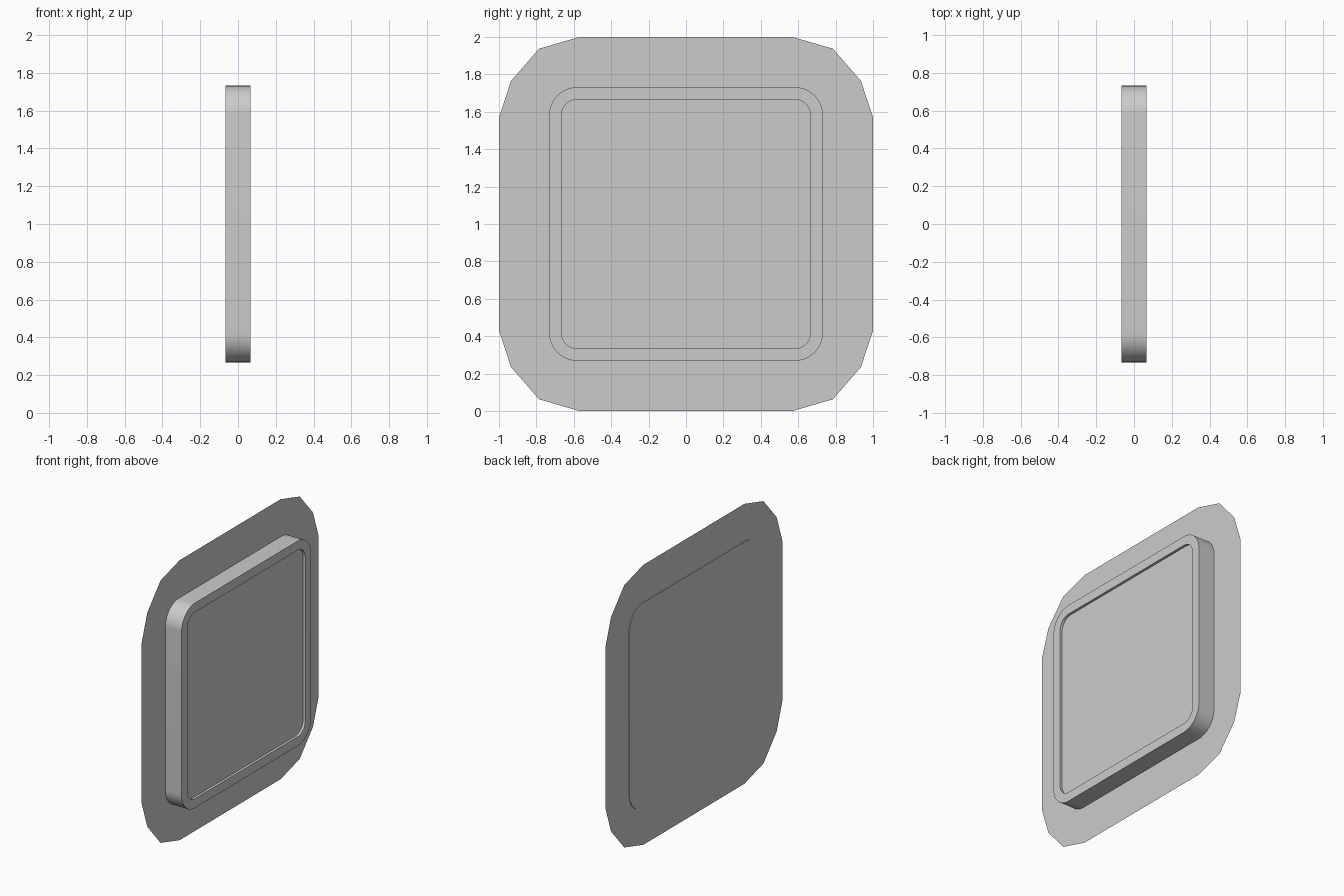
import bpy, bmesh, math

if "Cube" in bpy.data.objects:
    bpy.data.objects.remove(bpy.data.objects["Cube"])


def make_object(name, bm, smooth=False):
    bmesh.ops.recalc_face_normals(bm, faces=bm.faces)
    mesh = bpy.data.meshes.new(name)
    bm.to_mesh(mesh)
    bm.free()
    obj = bpy.data.objects.new(name, mesh)
    bpy.context.collection.objects.link(obj)
    if smooth:
        bpy.ops.object.select_all(action='DESELECT')
        bpy.context.view_layer.objects.active = obj
        obj.select_set(True)
        bpy.ops.object.shade_smooth_by_angle(angle=math.radians(30))
    return obj


def rounded_square(half, centre, segments=16):
    # counter-clockwise outline with corner arcs centred at +-centre
    r = half - centre
    pts = []
    for quarter, (sy, sz) in enumerate([(1, 1), (-1, 1), (-1, -1), (1, -1)]):
        for i in range(segments + 1):
            a = math.pi / 2 * (quarter + i / segments)
            pts.append((sy * centre + r * math.cos(a), sz * centre + r * math.sin(a)))
    return pts


def ring(bm, outline, x):
    return [bm.verts.new((x, y, 1 + z)) for y, z in outline]


# Thin backing sheet with coarse clipped corners
corner = [(1, 0.57), (0.936, 0.764), (0.786, 0.937), (0.57, 1)]
outline = (corner + [(-y, z) for y, z in reversed(corner)]
           + [(-y, -z) for y, z in corner] + [(y, -z) for y, z in reversed(corner)])
bm = bmesh.new()
bm.faces.new(ring(bm, outline, -0.062))
make_object("backing_sheet", bm)

# Raised pad: rounded block with a shallow recess inside its front rim
outer = rounded_square(0.732, 0.58)
inner = rounded_square(0.666, 0.58)
bm = bmesh.new()
rings = [ring(bm, outer, -0.066), ring(bm, outer, 0.066),
         ring(bm, inner, 0.066), ring(bm, inner, 0.048)]
for a, b in zip(rings, rings[1:]):
    for i in range(len(a)):
        j = (i + 1) % len(a)
        bm.faces.new((a[i], a[j], b[j], b[i]))
bm.faces.new(rings[0])
bm.faces.new(rings[-1])
make_object("recessed_pad", bm, smooth=True)
